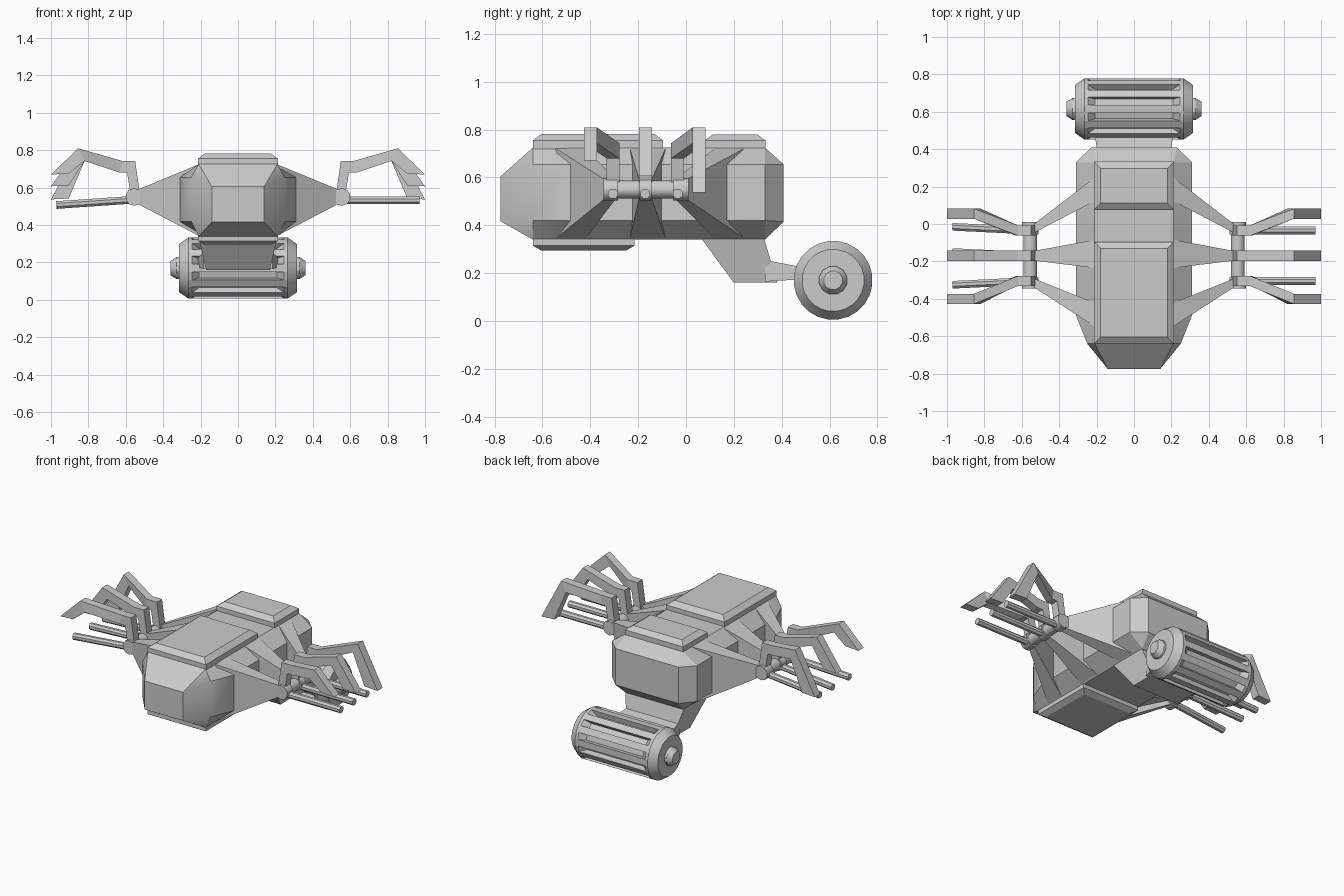
import bpy, bmesh, math
from mathutils import Vector

if "Cube" in bpy.data.objects:
    bpy.data.objects.remove(bpy.data.objects["Cube"])


def finish(name, bm, smooth=None, mirror=False):
    bmesh.ops.remove_doubles(bm, verts=bm.verts, dist=1e-5)
    bmesh.ops.recalc_face_normals(bm, faces=bm.faces)
    me = bpy.data.meshes.new(name)
    bm.to_mesh(me)
    bm.free()
    ob = bpy.data.objects.new(name, me)
    bpy.context.collection.objects.link(ob)
    if smooth:
        bpy.ops.object.select_all(action='DESELECT')
        ob.select_set(True)
        bpy.context.view_layer.objects.active = ob
        bpy.ops.object.shade_smooth_by_angle(angle=math.radians(smooth))
    if mirror:
        ob.modifiers.new("mirror", 'MIRROR').use_bisect_axis[0] = False
    return ob


def loft_bm(rings):
    """Skin matching rings of points and cap both ends."""
    bm = bmesh.new()
    vs = [[bm.verts.new(p) for p in r] for r in rings]
    n = len(vs[0])
    for a, b in zip(vs, vs[1:]):
        for i in range(n):
            j = (i + 1) % n
            bm.faces.new((a[i], a[j], b[j], b[i]))
    bm.faces.new(vs[0])
    bm.faces.new(vs[-1])
    return bm


def rect_z(x, y0, y1, z):
    return [(-x, y0, z), (x, y0, z), (x, y1, z), (-x, y1, z)]


def rings_along(p, q, stations, sides):
    """Circles along the line p-q; stations are (fraction, radius)."""
    p, q = Vector(p), Vector(q)
    rot = (q - p).to_track_quat('Z', 'Y')
    out = []
    for f, r in stations:
        c = p.lerp(q, f)
        out.append([c + rot @ Vector((r * math.cos(a), r * math.sin(a), 0))
                    for a in [2 * math.pi * (i + .5) / sides for i in range(sides)]])
    return out


# main hull: eight-sided sections along y
def section(y, w, t, z0, z1, z2, z3):
    return [(-t, y, z0), (t, y, z0), (w, y, z1), (w, y, z2),
            (t, y, z3), (-t, y, z3), (-w, y, z2), (-w, y, z1)]


finish("hull", loft_bm([
    section(-.775, .14, .14, .417, .417, .605, .605),
    section(-.64, .25, .21, .34, .42, .655, .725),
    section(-.49, .31, .21, .34, .42, .655, .725),
    section(.33, .31, .21, .34, .42, .655, .725),
    section(.408, .23, .23, .415, .415, .655, .655)]), smooth=25)


# raised plates with bevelled rims
def plate(name, y0, y1, z0, z1, z2):
    b = .035
    finish(name, loft_bm([rect_z(.213, y0, y1, z0), rect_z(.213, y0, y1, z1),
                          rect_z(.213 - b, y0 + b, y1 - b, z2)]))


plate("front_top_plate", -.64, -.097, .70, .755, .782)
plate("rear_top_plate", .078, .333, .70, .755, .78)
plate("belly_plate", -.64, -.215, .36, .315, .295)

# tail bracket and roller yoke
finish("tail_bracket", loft_bm([rect_z(.215, .06, .325, .35),
                                rect_z(.17, .20, .382, .16)]))


def rect_y(x, y, z0, z1):
    return [(-x, y, z0), (x, y, z0), (x, y, z1), (-x, y, z1)]


finish("roller_yoke", loft_bm([rect_y(.185, .33, .165, .255),
                               rect_y(.215, .50, .175, .222)]))

# roller drum with lengthwise grooves
W = .315
drum = loft_bm(rings_along((-W, .615, .17), (W, .615, .17),
                           [(0, .13), (.08, .165), (.92, .165), (1, .13)], 24))
drum.faces.ensure_lookup_table()
long_faces = [f for f in drum.faces if f.calc_area() < .04
              and abs(f.calc_center_median().x) < .01]
grooves = long_faces[::2]
bmesh.ops.inset_individual(drum, faces=grooves, thickness=.004, depth=0)
for f in grooves:
    n = f.normal.copy()
    for v in f.verts:
        v.co.x *= .93
    r = bmesh.ops.inset_individual(drum, faces=[f], thickness=.003, depth=0)
    for v in f.verts:
        v.co -= n * .035
        v.co.x *= .85
finish("roller_drum", drum, smooth=28)

# roller hub pins
finish("roller_hub", loft_bm(rings_along((.30, .615, .17), (.36, .615, .17),
       [(0, .06), (.5, .06), (1, .04)], 12)), smooth=30, mirror=True)


# shoulder struts tapering from the hull to the hinge
def rect_x(x, y0, y1, z0, z1):
    return [(x, y0, z0), (x, y1, z0), (x, y1, z1), (x, y0, z1)]


for label, a0, a1, b0, b1 in [("front", -.545, -.42, -.335, -.29),
                              ("middle", -.235, -.085, -.195, -.145),
                              ("rear", .12, .245, -.05, -.005)]:
    finish(label + "_shoulder_strut", loft_bm([
        rect_x(.215, a0, a1, .345, .722), rect_x(.54, b0, b1, .515, .588)]), mirror=True)

# hinge bar with three collars
hx, hz = .555, .55
finish("hinge_bar", loft_bm(rings_along((hx, -.34, hz), (hx, .005, hz),
       [(0, .038), (1, .038)], 10)), smooth=40, mirror=True)
for label, y0, y1 in [("front", -.345, -.285), ("middle", -.195, -.145), ("rear", -.055, .01)]:
    finish(label + "_hinge_collar", loft_bm(rings_along((hx, y0, hz), (hx, y1, hz),
           [(0, .047), (1, .047)], 10)), smooth=40, mirror=True)

# bent claws and straight lower rods
for label, y0, y1, tip, ry in [("front", -.305, -.40, .67, -.325),
                               ("middle", -.17, -.17, .607, -.15),
                               ("rear", -.035, .055, .537, -.015)]:
    path = [((.525, .57), (.575, .57), y0), ((.55, .743), (.593, .68), y0),
            ((.62, .743), (.632, .68), y0), ((.855, .81), (.82, .743), y1),
            ((1.0, tip), (.905, tip + .005), y1)]
    h = .027
    finish(label + "_claw", loft_bm([[(o[0], y - h, o[1]), (o[0], y + h, o[1]),
                                      (i[0], y + h, i[1]), (i[0], y - h, i[1])]
                                     for o, i, y in path]), mirror=True)
    ends = [(0, .022), (1, .022)]
    finish(label + "_right_rod", loft_bm(rings_along(
        (.56, y0, .532), (.97, y0, .532), ends, 8)))
    finish(label + "_left_rod", loft_bm(rings_along(
        (-.56, y0, .535), (-.97, ry, .507), ends, 8)))
